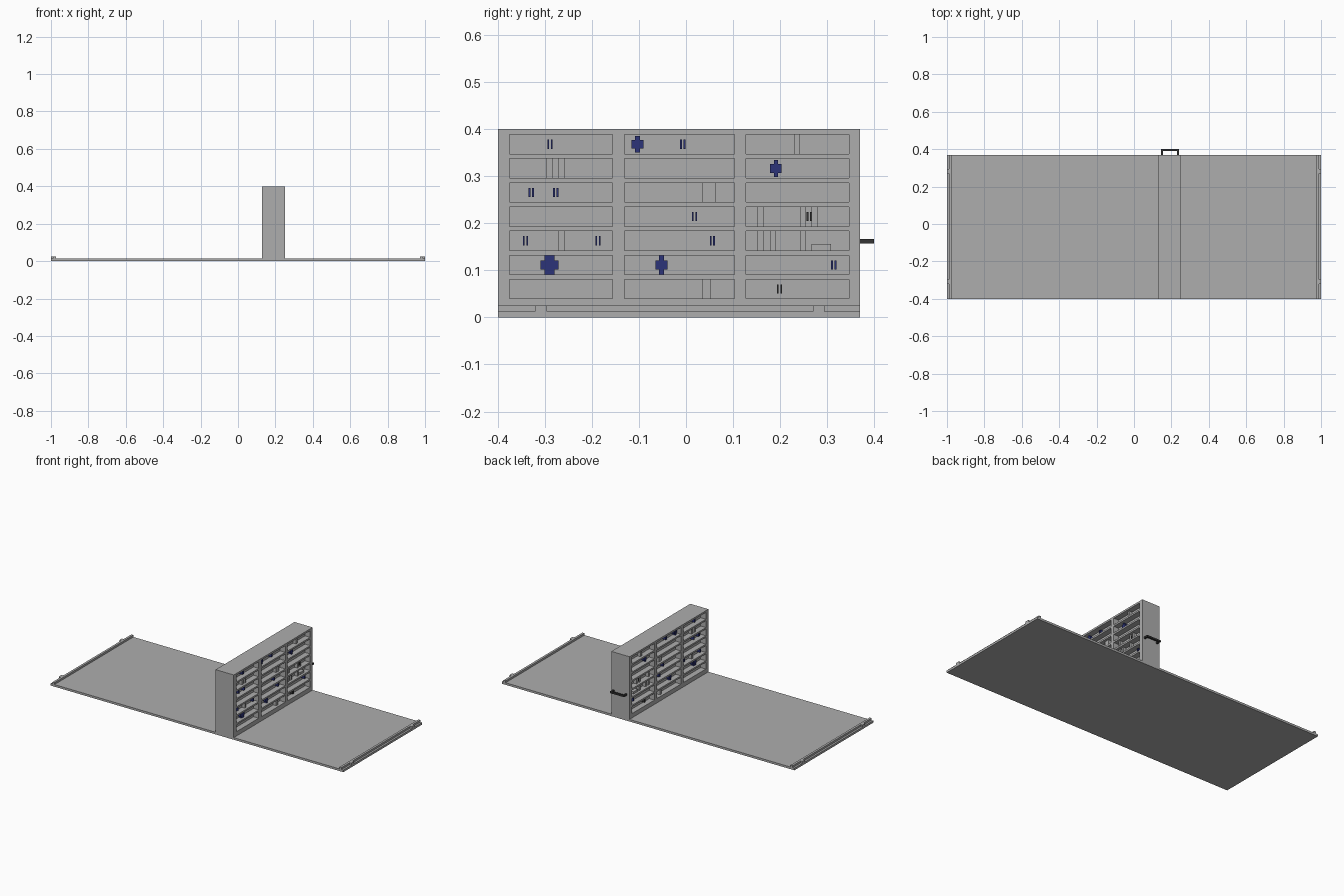
import bpy, bmesh
from mathutils import Vector, Matrix

if "Cube" in bpy.data.objects:
    bpy.data.objects.remove(bpy.data.objects["Cube"], do_unlink=True)


def material(name, rgb):
    m = bpy.data.materials.new(name)
    m.use_nodes = True
    m.diffuse_color = (*rgb, 1)
    m.node_tree.nodes["Principled BSDF"].inputs["Base Color"].default_value = (*rgb, 1)
    return m


GREY = material("light grey", (0.42, 0.42, 0.42))
DARK = material("dark grey", (0.035, 0.035, 0.035))
BLUE = material("navy blue", (0.025, 0.033, 0.19))

WALL_X, HALF = 0.189, 0.062       # wall centre and half thickness
Y0, Y1, TOP, FLOOR = -0.40, 0.37, 0.40, 0.013
DEPTH = 0.035                     # depth of the shelf openings
BACK = HALF - DEPTH               # back of the openings, from the wall centre


def finish(bm, name, mat, x=0.0, mirror=False):
    bmesh.ops.recalc_face_normals(bm, faces=bm.faces)
    me = bpy.data.meshes.new(name)
    bm.to_mesh(me)
    bm.free()
    me.materials.append(mat)
    ob = bpy.data.objects.new(name, me)
    ob.location.x = x
    bpy.context.collection.objects.link(ob)
    if mirror:
        ob.modifiers.new("Mirror", 'MIRROR')
    return ob


def add_box(bm, x0, x1, y0, y1, z0, z1):
    size = Matrix.Diagonal((x1 - x0, y1 - y0, z1 - z0, 1))
    mid = Matrix.Translation(((x0 + x1) / 2, (y0 + y1) / 2, (z0 + z1) / 2))
    bmesh.ops.create_cube(bm, size=1, matrix=mid @ size)


def row_z(row):
    """Centre height of a shelf row, counted from the top."""
    return 0.368 - 0.0513 * (row - 1)


ROW_H = 0.0205                    # half height of an opening

# Floor plate
bm = bmesh.new()
add_box(bm, -1, 1, Y0, Y1, 0, FLOOR)
finish(bm, "floor_plate", GREY)

# End rails with two lugs on each end
bm = bmesh.new()
add_box(bm, 0.974, 0.988, Y0, Y1, FLOOR, 0.025)
finish(bm, "end_rail", GREY, mirror=True)
bm = bmesh.new()
for y in (-0.308, 0.282):
    add_box(bm, 0.986, 1.0, y - 0.0125, y + 0.0125, FLOOR, 0.0255)
finish(bm, "rail_lug", GREY, mirror=True)

# Shelf wall: a gridded face whose openings are pushed in, mirrored to the other side
ys = [Y0, -0.375, -0.156, -0.131, 0.103, 0.127, 0.346, Y1]
zs = [FLOOR]
for row in range(7, 0, -1):
    zs += [row_z(row) - ROW_H, row_z(row) + ROW_H]
zs.append(TOP)
bm = bmesh.new()
grid = [[bm.verts.new((HALF, y, z)) for z in zs] for y in ys]
openings = []
for i in range(len(ys) - 1):
    for j in range(len(zs) - 1):
        f = bm.faces.new((grid[i][j], grid[i + 1][j], grid[i + 1][j + 1], grid[i][j + 1]))
        if i % 2 and j % 2:
            openings.append(f)
rim = [e for e in bm.edges if e.is_boundary]
for f in bmesh.ops.extrude_discrete_faces(bm, faces=openings)["faces"]:
    bmesh.ops.translate(bm, verts=f.verts, vec=Vector((-DEPTH, 0, 0)))
out = bmesh.ops.extrude_edge_only(bm, edges=rim)["geom"]
for v in out:
    if isinstance(v, bmesh.types.BMVert):
        v.co.x = 0
finish(bm, "shelf_wall", GREY, WALL_X, True)

# Upright dividers: row, first y, last y
bm = bmesh.new()
for row, a, b in [(1, 0.229, 0.242), (2, -0.297, -0.284), (2, -0.271, -0.258),
                  (3, 0.035, 0.063), (4, 0.152, 0.165), (4, 0.242, 0.254),
                  (4, 0.267, 0.280), (5, -0.271, -0.258), (5, 0.152, 0.165),
                  (5, 0.178, 0.191), (5, 0.242, 0.254), (7, 0.035, 0.052)]:
    add_box(bm, BACK - 0.002, BACK + 0.02, a, b, row_z(row) - ROW_H, row_z(row) + ROW_H)
finish(bm, "shelf_divider", GREY, WALL_X, True)

# Low box lying on a shelf
bm = bmesh.new()
add_box(bm, BACK - 0.002, BACK + 0.02, 0.267, 0.308, row_z(5) - ROW_H, row_z(5) - 0.007)
finish(bm, "low_box", GREY, WALL_X, True)


# Pairs of thin bars
def bar_pairs(name, mat, spots):
    bm = bmesh.new()
    for row, y in spots:
        z = row_z(row)
        for s in (-0.0037, 0.0037):
            add_box(bm, BACK - 0.002, BACK + 0.022, y + s - 0.0018, y + s + 0.0018,
                    z - 0.0097, z + 0.0097)
    finish(bm, name, mat, WALL_X, True)


bar_pairs("blue_bars", BLUE, [(1, -0.289), (1, -0.007), (3, -0.329), (3, -0.277), (4, 0.018),
                              (5, -0.341), (5, -0.187), (5, 0.056), (6, 0.314)])
bar_pairs("dark_bars", DARK, [(4, 0.262), (7, 0.199)])

# Blue crosses: row, y, half width, half height, half stem width
bm = bmesh.new()
for row, y, w, h, stem in [(1, -0.103, 0.0125, 0.018, 0.005), (2, 0.191, 0.012, 0.018, 0.004),
                           (6, -0.290, 0.019, 0.0203, 0.011), (6, -0.052, 0.0125, 0.0203, 0.005)]:
    z = row_z(row)
    add_box(bm, BACK - 0.002, BACK + 0.018, y - w, y + w, z - 0.0095, z + 0.0095)
    add_box(bm, BACK - 0.002, BACK + 0.020, y - stem, y + stem, z - h, z + h)
finish(bm, "blue_cross", BLUE, WALL_X, True)

# Carrying handle on the back end of the wall
bm = bmesh.new()
for s in (-1, 1):
    x = s * 0.043
    add_box(bm, x - 0.005, x + 0.005, Y1 - 0.002, 0.392, 0.157, 0.167)
add_box(bm, -0.048, 0.048, 0.389, 0.40, 0.157, 0.167)
finish(bm, "handle", DARK, WALL_X + 0.003)
